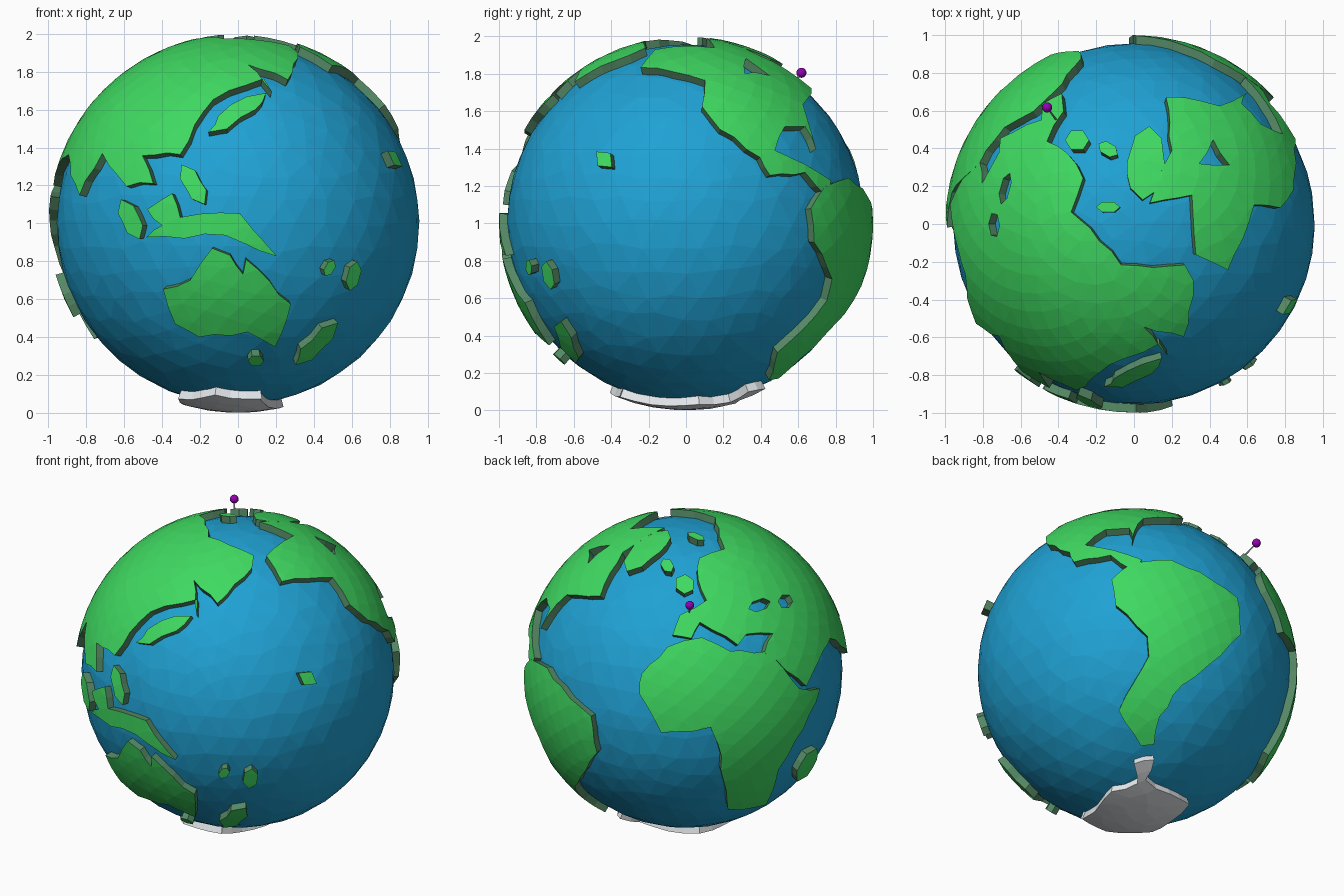
import bpy, bmesh, math, random
from mathutils import Vector
from mathutils.geometry import delaunay_2d_cdt

if "Cube" in bpy.data.objects:
    bpy.data.objects.remove(bpy.data.objects["Cube"])

random.seed(4)
CENTRE = Vector((0, 0, 1))
SEA, ROOT = 0.957, 0.93

# Drawing views: azimuth, elevation, centre of the globe and scale on the drawing
VIEWS = {"front": (-90, 0, 238, 224, 190), "right": (0, 0, 686, 224, 187),
         "top": (-90, 90, 1134, 224, 189), "rear": (123, 25, 682, 669, 162),
         "below": (46, -28, 1132, 669, 162)}


def material(name, *colour):
    m = bpy.data.materials.new(name)
    m.diffuse_color = (*colour, 1)
    m.use_nodes = True
    m.node_tree.nodes["Principled BSDF"].inputs["Base Color"].default_value = m.diffuse_color
    return m


def trace(view, *points):
    """Lift points drawn in one view onto the unit sphere."""
    az, el, cx, cy, s = VIEWS[view]
    a, e = math.radians(az), math.radians(el)
    side = Vector((-math.sin(a), math.cos(a), 0))
    look = Vector((math.cos(e) * math.cos(a), math.cos(e) * math.sin(a), math.sin(e)))
    up = look.cross(side)
    out = []
    for px, py in points:
        u, v = (px - cx) / s, (cy - py) / s
        w = math.sqrt(max(0, 1 - u * u - v * v))
        out.append((side * u + up * v + look * w).normalized())
    return out


def blob(view, x, y, length, width, tilt=0, sides=6):
    """Small tilted oval outline."""
    t = math.radians(tilt)
    ring = [(length * math.cos(k), width * math.sin(k)) for k in
            (math.tau * i / sides for i in range(sides))]
    return trace(view, *[(x + p * math.cos(t) - q * math.sin(t),
                          y + p * math.sin(t) + q * math.cos(t)) for p, q in ring])


def inside(p, loops):
    odd = False
    for loop in loops:
        for a, b in zip(loop, loop[1:] + loop[:1]):
            if (a.y > p.y) != (b.y > p.y) and p.x < a.x + (p.y - a.y) * (b.x - a.x) / (b.y - a.y):
                odd = not odd
    return odd


def refine(loop, step=0.11):
    """Split long coast lines and roughen the new points a little."""
    out = []
    for a, b in zip(loop, loop[1:] + loop[:1]):
        n = max(1, math.ceil((b - a).length / step))
        across = a.cross(b).normalized()
        out.append(a)
        out += [(a.lerp(b, i / n) + across * random.uniform(-.012, .012)).normalized() for i in range(1, n)]
    return out


# Evenly scattered directions used to curve the land tops
N = 1100
scatter = []
for i in range(N):
    z, t = 1 - (2 * i + 1) / N, i * math.pi * (3 - math.sqrt(5))
    r = math.sqrt(1 - z * z)
    scatter.append(Vector((r * math.cos(t), r * math.sin(t), z)))


def landmass(name, outline, top, wall, *holes):
    """Raised plate following the sphere inside an outline."""
    loops3 = [refine(l) for l in (outline, *holes)]
    c = sum(loops3[0], Vector()).normalized()
    a = c.orthogonal().normalized()
    b = c.cross(a)
    flat = lambda p: Vector((p.dot(a), p.dot(b))) / (1 + p.dot(c))
    loops = [[flat(p) for p in l] for l in loops3]
    verts, edges = [], []
    for l in loops:
        k = len(verts)
        edges += [(k + i, k + (i + 1) % len(l)) for i in range(len(l))]
        verts += l
    rim = [p for l in loops3 for p in l]
    for p in scatter:
        if p.dot(c) > -0.3 and inside(flat(p), loops) and min((p - q).length for q in rim) > 0.035:
            verts.append(flat(p))
    pts, _, faces = delaunay_2d_cdt(verts, edges, [], 0, 1e-6)[:3]
    bm = bmesh.new()
    bv = []
    for p in pts:
        s = p.length_squared
        bv.append(bm.verts.new((a * 2 * p.x + b * 2 * p.y + c * (1 - s)) / (1 + s)))
    for f in faces:
        if inside(sum((pts[i] for i in f), Vector((0, 0))) / len(f), loops):
            bm.faces.new([bv[i] for i in f])
    bmesh.ops.delete(bm, geom=[v for v in bm.verts if not v.link_faces], context='VERTS')
    tops = list(bm.faces)
    walls = bmesh.ops.extrude_edge_only(bm, edges=[e for e in bm.edges if e.is_boundary])["geom"]
    for g in walls:
        if isinstance(g, bmesh.types.BMVert):
            g.co *= ROOT
        elif isinstance(g, bmesh.types.BMFace):
            g.material_index = 1
    bmesh.ops.recalc_face_normals(bm, faces=bm.faces)
    if sum(f.normal.dot(f.calc_center_median()) for f in tops) < 0:
        bmesh.ops.reverse_faces(bm, faces=bm.faces)
    me = bpy.data.meshes.new(name)
    bm.to_mesh(me)
    bm.free()
    me.materials.append(top)
    me.materials.append(wall)
    ob = bpy.data.objects.new(name, me)
    ob.location = CENTRE
    bpy.context.collection.objects.link(ob)


blue = material("ocean_blue", .014, .36, .66)
green = material("land_green", .05, .7, .12)
cliff = material("cliff_green", .09, .25, .13)
ice = material("ice", .8, .83, .85)
purple = material("purple", .3, 0, .45)

# Ocean: faceted ball, slightly irregular
bpy.ops.mesh.primitive_ico_sphere_add(subdivisions=4, radius=SEA, location=CENTRE)
ocean = bpy.context.object
ocean.name = "ocean"
ocean.data.materials.append(blue)
for v in ocean.data.vertices:
    v.co = (v.co + Vector([random.uniform(-.025, .025) for _ in range(3)])).normalized() * SEA

# Large northern continent: arctic coast, west and south coast, east coast
eurasia = (trace("top", (1185, 265), (1121, 265), (1090, 228), (1071, 212), (1083, 178))
           + trace("rear", (697, 578), (706, 598), (680, 613), (673, 633), (692, 636), (700, 620),
                   (738, 642), (746, 631), (772, 630), (764, 649), (805, 682), (821, 645))
           + trace("front", (68, 155), (79, 196), (102, 154), (126, 187), (153, 184), (142, 156), (180, 155),
                   (213, 100), (264, 79), (272, 92), (248, 65), (288, 80), (298, 53)))
landmass("eurasia", eurasia, green, cliff, blob("rear", 758, 602, 11, 6, -20), blob("rear", 783, 598, 7, 7))

# Southern rear continent
landmass("africa", trace("rear", (641, 692), (643, 672), (668, 645), (702, 635), (730, 648), (765, 648),
                         (798, 684), (818, 684), (795, 735), (778, 765), (765, 800), (728, 805),
                         (719, 740), (712, 724), (663, 730)), green, cliff)

# Western continents
north_america = (trace("top", (1166, 97), (1172, 150), (1150, 203), (1192, 195), (1196, 255), (1228, 270))
                 + trace("right", (705, 81), (702, 107), (720, 130), (760, 158), (770, 176), (805, 173),
                         (828, 198), (831, 181), (775, 151), (785, 127), (805, 127), (816, 150), (803, 105)))
landmass("north_america", north_america, green, cliff, blob("top", 1214, 156, 18, 16, 30, sides=3))
landmass("south_america", trace("below", (1121, 582), (1140, 567), (1180, 564), (1243, 603), (1246, 640),
                                (1188, 690), (1165, 720), (1158, 747), (1145, 748), (1125, 713),
                                (1157, 660), (1156, 640), (1125, 608)), green, cliff)

# Polar ice
landmass("antarctica", trace("below", (1079, 815), (1112, 791), (1139, 784), (1137, 765), (1157, 762),
                             (1147, 781), (1187, 805))
         + trace("front", (178, 400), (215, 396), (262, 400)), ice, ice)

# Larger islands
landmass("australia", trace("front", (163, 290), (190, 281), (212, 249), (230, 256), (243, 275), (246, 260),
                            (291, 305), (275, 348), (247, 333), (199, 338), (175, 325)), green, cliff)
landmass("new_guinea", trace("front", (146, 238), (162, 226), (147, 210), (172, 194), (180, 218), (240, 214),
                             (277, 257), (225, 236)), green, cliff)

# Small islands
ISLES = {"new_zealand": blob("front", 317, 345, 30, 9, -45),
         "tasman_island": blob("front", 256, 362, 8, 6),
         "coral_island": blob("front", 330, 269, 9, 5, -60),
         "reef_island": blob("front", 354, 277, 15, 7, -75),
         "hawaii": blob("right", 604, 160, 11, 9, 45, sides=4),
         "japan": blob("front", 237, 113, 35, 9, -34),
         "sumatra": blob("front", 130, 220, 22, 10, 65),
         "philippines": blob("front", 193, 185, 23, 10, 60),
         "madagascar": blob("rear", 805, 760, 19, 6, -60),
         "britain": blob("top", 1077, 140, 12, 11),
         "iceland": blob("top", 1108, 149, 11, 7, 30),
         "svalbard": blob("top", 1108, 207, 12, 6),
         "greenland": blob("top", 1146, 163, 37, 19, 95, sides=8)}
for name, outline in ISLES.items():
    landmass(name, outline, green, cliff)

# Marker pin
head = Vector((-.46, .617, .805))
axis = head.normalized()
bpy.ops.mesh.primitive_uv_sphere_add(segments=16, ring_count=10, radius=.027, location=CENTRE + head)
bpy.context.object.name = "pin_head"
bpy.context.object.data.materials.append(purple)
bpy.ops.object.shade_smooth()
bpy.ops.mesh.primitive_cylinder_add(vertices=8, radius=.005, depth=.17, location=CENTRE + axis * 1.03,
                                    rotation=axis.to_track_quat('Z', 'Y').to_euler())
bpy.context.object.name = "pin_needle"
